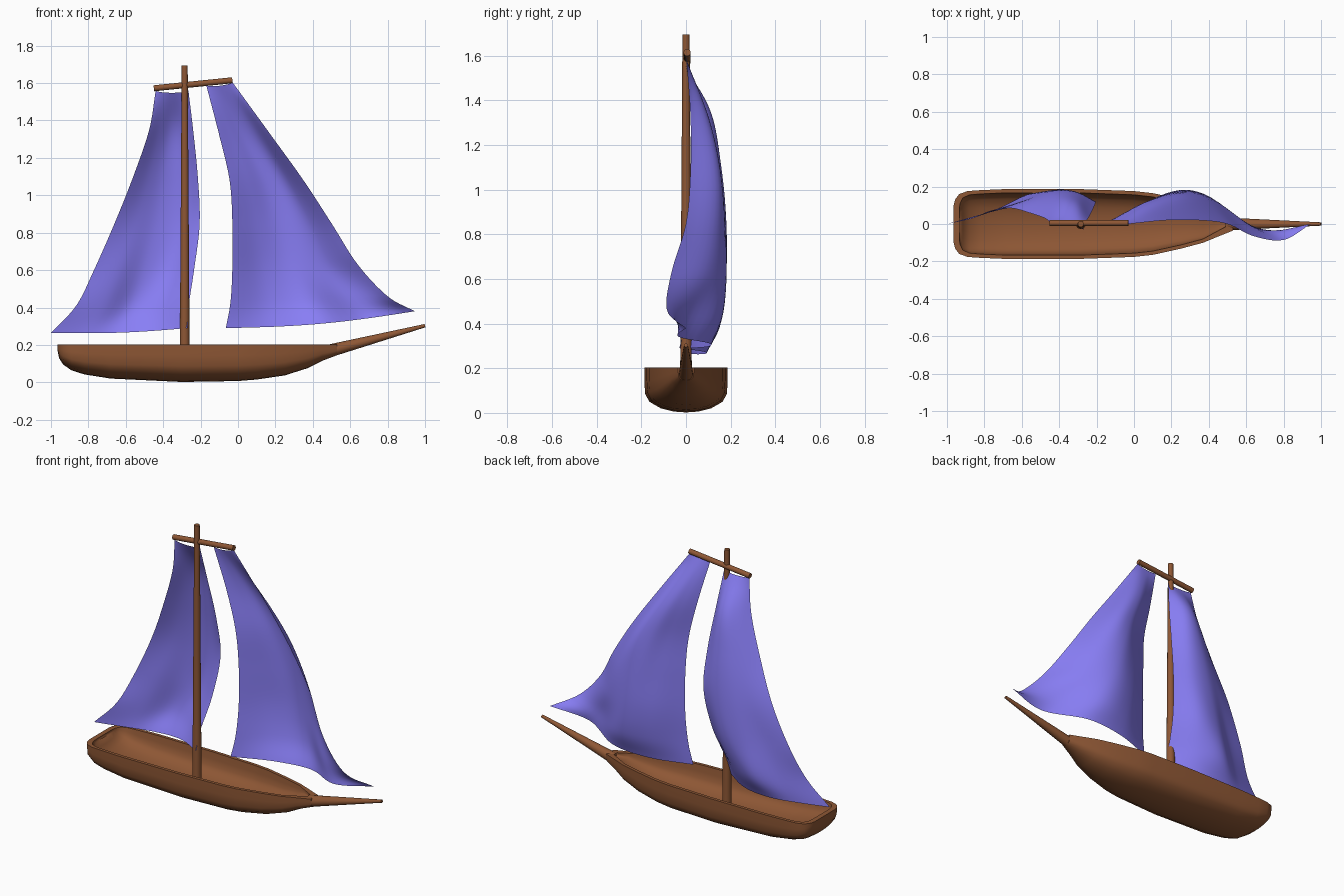
import bpy, bmesh, math
from mathutils import Vector

if "Cube" in bpy.data.objects:
    bpy.data.objects.remove(bpy.data.objects["Cube"])


def material(name, color):
    m = bpy.data.materials.new(name)
    m.diffuse_color = color
    m.use_nodes = True
    m.node_tree.nodes["Principled BSDF"].inputs["Base Color"].default_value = m.diffuse_color
    return m


WOOD = material("wood", (0.27, 0.095, 0.035, 1))
CLOTH = material("cloth", (0.25, 0.21, 0.92, 1))


def finish(name, bm, mat, angle=35):
    bmesh.ops.recalc_face_normals(bm, faces=bm.faces)
    mesh = bpy.data.meshes.new(name)
    bm.to_mesh(mesh)
    bm.free()
    ob = bpy.data.objects.new(name, mesh)
    bpy.context.collection.objects.link(ob)
    mesh.materials.append(mat)
    bpy.ops.object.select_all(action='DESELECT')
    ob.select_set(True)
    bpy.context.view_layer.objects.active = ob
    bpy.ops.object.shade_smooth_by_angle(angle=math.radians(angle))
    return ob


def spar(name, a, b, r1, r2):
    """Tapered round pole between two points."""
    a, b = Vector(a), Vector(b)
    bm = bmesh.new()
    bmesh.ops.create_cone(bm, cap_ends=True, segments=16, radius1=r1, radius2=r2,
                          depth=(b - a).length)
    rot = (b - a).to_track_quat('Z', 'Y').to_matrix()
    bmesh.ops.rotate(bm, verts=bm.verts, matrix=rot)
    bmesh.ops.translate(bm, verts=bm.verts, vec=(a + b) / 2)
    return finish(name, bm, WOOD)


def spline(pts, t):
    """Catmull-Rom value at t in 0..1 through a list of vectors."""
    n = len(pts) - 1
    i = min(int(t * n), n - 1)
    f = t * n - i
    p1, p2 = pts[i], pts[i + 1]
    p0 = pts[i - 1] if i > 0 else p1 * 2 - p2
    p3 = pts[i + 2] if i + 2 <= n else p2 * 2 - p1
    return 0.5 * (p1 * 2 + (p2 - p0) * f + (p0 * 2 - p1 * 5 + p2 * 4 - p3) * f * f
                  + (p1 * 3 - p0 - p2 * 3 + p3) * f ** 3)


def grid_faces(bm, g):
    for r, s in zip(g, g[1:]):
        for j in range(len(r) - 1):
            bm.faces.new((r[j], r[j + 1], s[j + 1], s[j]))


def sail(name, rows, foot, nu=24, nv=40):
    """Rows: left x, left z, right x, right z, five y offsets across."""
    nets = []
    for xl, zl, xr, zr, ys in rows:
        n = len(ys) - 1
        nets.append([Vector((xl + (xr - xl) * k / n, y, zl + (zr - zl) * k / n))
                     for k, y in enumerate(ys)])
    bm = bmesh.new()
    g = []
    for i in range(nv + 1):
        cross = [spline(col, i / nv) for col in zip(*nets)]
        row = []
        for j in range(nu + 1):
            u = j / nu
            p = spline(cross, u)
            bulge = math.sin(math.pi * u)
            # sagging head and foot edges
            p.z -= 0.012 * bulge ** 0.5 * max(0, 1 - i / 8)
            p.z -= foot * bulge * max(0, i / 8 - 4)
            row.append(bm.verts.new(p))
        g.append(row)
    grid_faces(bm, g)
    return finish(name, bm, CLOTH, 60)


# Hull: stations of x, half width, keel height; hollow inside
stations = [(-.964, .1, .165), (-.957, .13, .13), (-.935, .16, .095), (-.89, .176, .064),
            (-.82, .181, .042), (-.68, .187, .02), (-.3, .187, .002), (0, .176, .007),
            (.1, .165, .015), (.25, .132, .037), (.37, .1, .075), (.45, .067, .115),
            (.53, .035, .145)]
half = [(1, 1), (1, .7), (.98, .42), (.88, .24), (.6, .09), (.3, .02)]
section = half + [(0, 0)] + [(-a, b) for a, b in reversed(half)]
shift = {0: .03, 1: .027, 2: .02, 3: .01, 11: -.02, 12: -.04}
TOP = 0.203

bm = bmesh.new()
outer, inner = [], []
for i, (x, w, k) in enumerate(stations):
    outer.append([bm.verts.new((x, a * w, k + (TOP - k) * b)) for a, b in section])
    iw, ik = max(w - .02, .012), min(k + .06, .185)
    ix = x + shift.get(i, 0)
    inner.append([bm.verts.new((ix, a * iw * (.88 + .12 * b), ik + (TOP - ik) * b))
                  for a, b in section])
grid_faces(bm, outer)
grid_faces(bm, inner)
for i in range(len(stations) - 1):
    for j in (0, -1):
        bm.faces.new((outer[i][j], outer[i + 1][j], inner[i + 1][j], inner[i][j]))
for e in (0, -1):
    bm.faces.new((outer[e][0], outer[e][-1], inner[e][-1], inner[e][0]))
    bm.faces.new(outer[e])
    bm.faces.new(inner[e])
finish("hull", bm, WOOD, 65)

# Spars
spar("bowsprit", (.5, 0, .171), (1.0, 0, .303), .034, .009)
spar("mast", (-.285, 0, .05), (-.285, 0, 1.695), .027, .016)
spar("yard", (-.45, .005, 1.572), (-.03, .005, 1.615), .016, .016)

# Sails
sail("main_sail", [
    (-.44, 1.56, -.265, 1.56, [0, 0, 0, 0, 0]),
    (-.475, 1.35, -.24, 1.35, [.03, .08, .11, .1, .04]),
    (-.56, 1.1, -.215, 1.1, [.06, .12, .155, .15, .09]),
    (-.66, .85, -.205, .85, [.085, .135, .175, .175, .12]),
    (-.77, .6, -.235, .6, [.07, .11, .17, .17, .08]),
    (-.865, .41, -.265, .4, [.03, .085, .155, .12, 0]),
    (-1, .265, -.27, .29, [0, .05, .09, .075, -.03])], .012)
sail("fore_sail", [
    (-.17, 1.59, -.03, 1.605, [0, 0, 0, 0, 0]),
    (-.10, 1.32, .17, 1.33, [.03, .07, .1, .09, .02]),
    (-.045, 1.08, .35, 1.08, [.04, .1, .15, .14, .02]),
    (-.03, .85, .5, .85, [.05, .13, .175, .14, 0]),
    (-.03, .62, .64, .63, [.05, .15, .18, .1, -.065]),
    (-.04, .43, .80, .46, [.035, .14, .155, .01, -.085]),
    (-.065, .29, .945, .38, [.02, .1, .1, -.035, 0])], .022)
